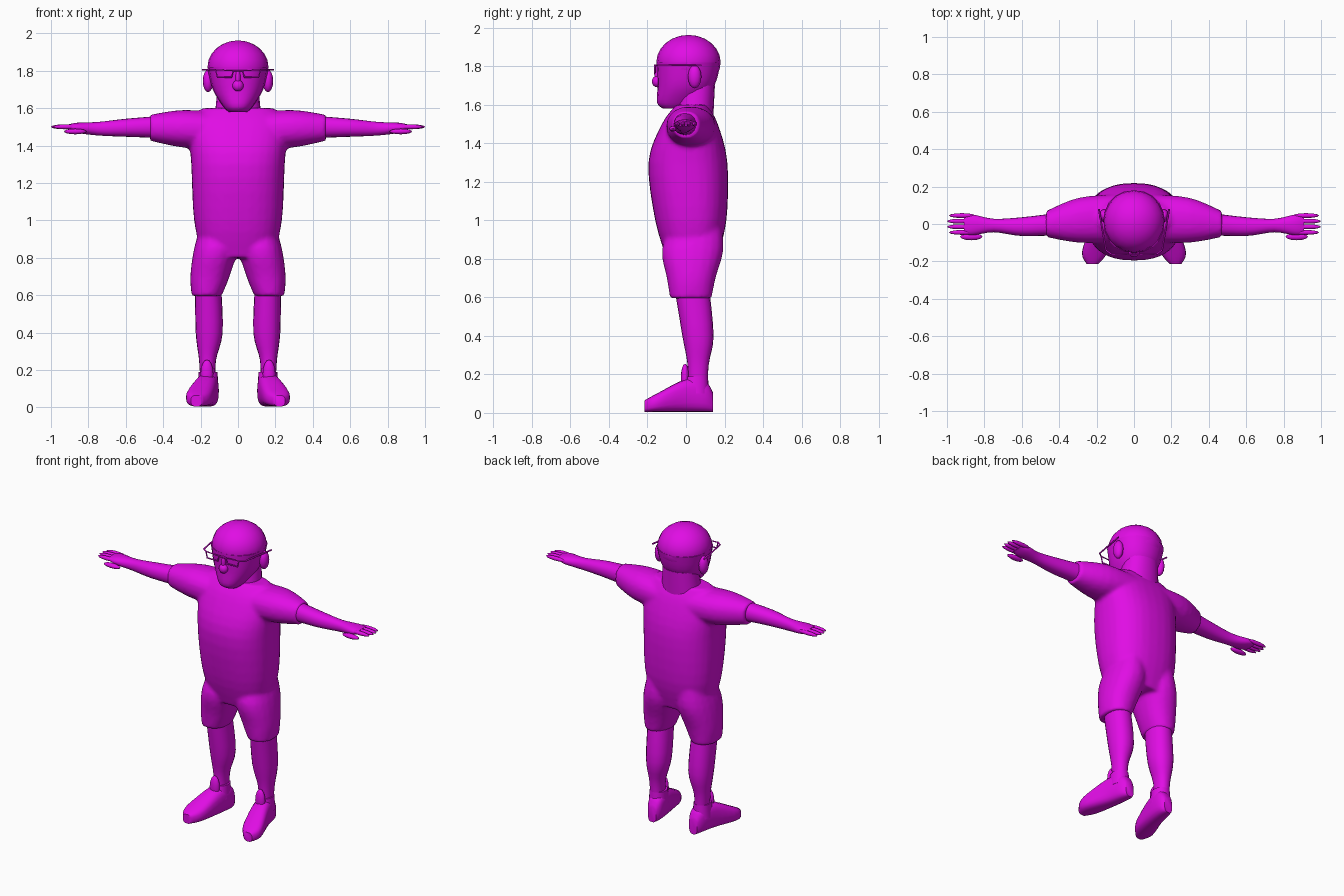
import bpy
import bmesh
import math
from mathutils import Matrix, Vector

cube = bpy.data.objects.get("Cube")
if cube:
    bpy.data.objects.remove(cube, do_unlink=True)

# One flat colour for everything
magenta = bpy.data.materials.new("magenta")
magenta.use_nodes = True
colour = (.75, .004, .78, 1)
magenta.diffuse_color = colour
magenta.node_tree.nodes["Principled BSDF"].inputs["Base Color"].default_value = colour


def smooth_rings(keys, steps=4):
    """Fill in flowing cross-sections between a few key rings."""
    keys = [Vector(key) for key in keys]
    last = len(keys) - 1
    for i in range(last):
        start, end = keys[i], keys[i + 1]
        leave = (end - keys[max(i - 1, 0)]) / 2
        arrive = (keys[min(i + 2, last)] - start) / 2
        for step in range(steps):
            t = step / steps
            ease = t * t * (3 - 2 * t)
            yield (start.lerp(end, ease) + leave * t * (1 - t) ** 2
                   - arrive * t * t * (1 - t))
    yield keys[last]


def loft(bm, axis, keys, flip=1, sides=20, power=2.2):
    """Skin rounded cross-sections; a key is (place on axis, centre pair, radius pair)."""
    across, along = [i for i in range(3) if i != axis]
    loops = []
    for place, centre_a, centre_b, radius_a, radius_b in smooth_rings(keys):
        loop = []
        for k in range(sides):
            angle = math.tau * k / sides
            c, s = math.cos(angle), math.sin(angle)
            point = Vector()
            point[axis] = place
            point[across] = centre_a + radius_a * math.copysign(abs(c) ** (2 / power), c)
            point[along] = centre_b + radius_b * math.copysign(abs(s) ** (2 / power), s)
            point.x *= flip
            loop.append(bm.verts.new(point))
        loops.append(loop)
    for low, high in zip(loops, loops[1:]):
        for k in range(sides):
            following = (k + 1) % sides
            bm.faces.new((low[k], low[following], high[following], high[k]))
    bm.faces.new(loops[0])
    bm.faces.new(loops[-1])


def blob(bm, centre, radii, flip=1, sides=12):
    """Add a stretched ball."""
    x, y, z = centre
    place = Matrix.Translation((x * flip, y, z)) @ Matrix.Diagonal((*radii, 1))
    bmesh.ops.create_uvsphere(bm, u_segments=sides, v_segments=sides // 2 + 2,
                              radius=1, matrix=place)


def add_object(name, data):
    data.materials.append(magenta)
    obj = bpy.data.objects.new(name, data)
    bpy.context.collection.objects.link(obj)
    return obj


def finish(bm, name):
    """Turn the bmesh into a smooth shaded object."""
    bmesh.ops.recalc_face_normals(bm, faces=bm.faces)
    mesh = bpy.data.meshes.new(name)
    bm.to_mesh(mesh)
    bm.free()
    obj = add_object(name, mesh)
    bpy.ops.object.select_all(action='DESELECT')
    obj.select_set(True)
    bpy.context.view_layer.objects.active = obj
    bpy.ops.object.shade_smooth_by_angle(angle=math.radians(50))
    return obj


def wire(name, points, closed=False):
    """Thin rod bent along straight segments."""
    curve = bpy.data.curves.new(name, 'CURVE')
    curve.dimensions = '3D'
    curve.bevel_depth = .005
    curve.bevel_resolution = 1
    spline = curve.splines.new('POLY')
    spline.points.add(len(points) - 1)
    for target, point in zip(spline.points, points):
        target.co = (*point, 1)
    spline.use_cyclic_u = closed
    add_object(name, curve)


SIDES = {"left": 1, "right": -1}

# Clothed body: torso, sleeves and shorts fused into one skin
body = bmesh.new()
loft(body, 2, [(.8, 0, .03, .19, .13), (1, 0, .025, .235, .185), (1.3, 0, .01, .25, .205),
               (1.5, 0, .02, .26, .145), (1.6, 0, .03, .19, .08)], sides=32, power=2.4)
for side in SIDES.values():
    loft(body, 0, [(.1, .03, 1.48, .13, .1), (.3, .02, 1.49, .12, .1),
                   (.47, 0, 1.495, .07, .07)], side)
    loft(body, 2, [(1, .11, .06, .08, .12), (.85, .12, .035, .115, .16),
                   (.7, .15, .027, .105, .127), (.595, .168, .025, .08, .108)], side)
clothes = finish(body, "shirt_and_shorts")
fuse = clothes.modifiers.new("fuse", 'REMESH')
fuse.mode = 'VOXEL'
fuse.voxel_size = .012
fuse.use_smooth_shade = True
soften = clothes.modifiers.new("soften", 'SMOOTH')
soften.iterations = 5

# Neck
neck = bmesh.new()
loft(neck, 2, [(1.5, 0, .04, .13, .1), (1.7, 0, .055, .11, .095)])
finish(neck, "neck")

# Head: tapering jaw under a rounded cranium, with nose
head = bmesh.new()
loft(head, 2, [(1.58, 0, -.06, .05, .06), (1.61, 0, -.04, .08, .11),
               (1.7, 0, 0, .135, .148), (1.82, 0, .013, .163, .167)])
blob(head, (0, .013, 1.82), (.163, .167, .142), sides=20)
blob(head, (0, -.15, 1.72), (.03, .027, .03))
blob(head, (0, -.145, 1.76), (.014, .02, .05))
finish(head, "head")

for label, side in SIDES.items():
    # Ear
    ear = bmesh.new()
    blob(ear, (.16, .045, 1.745), (.028, .035, .06), side)
    finish(ear, label + "_ear")

    # Forearm flattening into the palm
    arm = bmesh.new()
    loft(arm, 0, [(.4, 0, 1.5, .06, .06), (.6, -.014, 1.495, .05, .048),
                  (.75, -.008, 1.49, .036, .036), (.86, -.005, 1.495, .055, .027),
                  (.91, -.005, 1.5, .045, .012)], side)
    finish(arm, label + "_forearm_and_palm")

    # Four fingers in a fan, and the thumb
    hand = bmesh.new()
    for i in range(4):
        spread = i - 1.5
        blob(hand, (.935 - .01 * abs(spread), .03 * spread, 1.5), (.07, .013, .013), side)
    blob(hand, (.87, -.068, 1.475), (.06, .019, .015), side)
    finish(hand, label + "_fingers")

    # Shin
    shin = bmesh.new()
    loft(shin, 2, [(.65, .16, .03, .07, .09), (.4, .154, .062, .072, .081),
                   (.25, .163, .063, .045, .055), (.1, .16, .06, .04, .05)], side)
    finish(shin, label + "_shin")

    # Shoe resting on the ground, with ankle collar and tongue
    shoe = bmesh.new()
    outline = [(-.215, .222, .03, .03), (-.15, .21, .068, .048), (0, .17, .06, .085),
               (.1, .153, .05, .08), (.14, .15, .03, .05)]
    loft(shoe, 1, [(y, x, height + .005, width, height) for y, x, width, height in outline],
         side, power=2.8)
    loft(shoe, 2, [(.1, .16, .05, .056, .07), (.19, .16, .056, .05, .058)], side)
    blob(shoe, (.166, -.005, .18), (.034, .022, .075), side)
    finish(shoe, label + "_shoe")

    # Spectacle rim and temple arm
    front = -.162
    wire(label + "_rim", [(side * x, front, z) for x, z in
                          ((.025, 1.8), (.12, 1.805), (.11, 1.765), (.035, 1.765))], True)
    wire(label + "_temple", [(side * .12, front, 1.805), (side * .15, -.14, 1.805),
                             (side * .188, .08, 1.805)])

wire("spectacle_bridge", [(x, front, 1.8) for x in (-.03, .03)])
